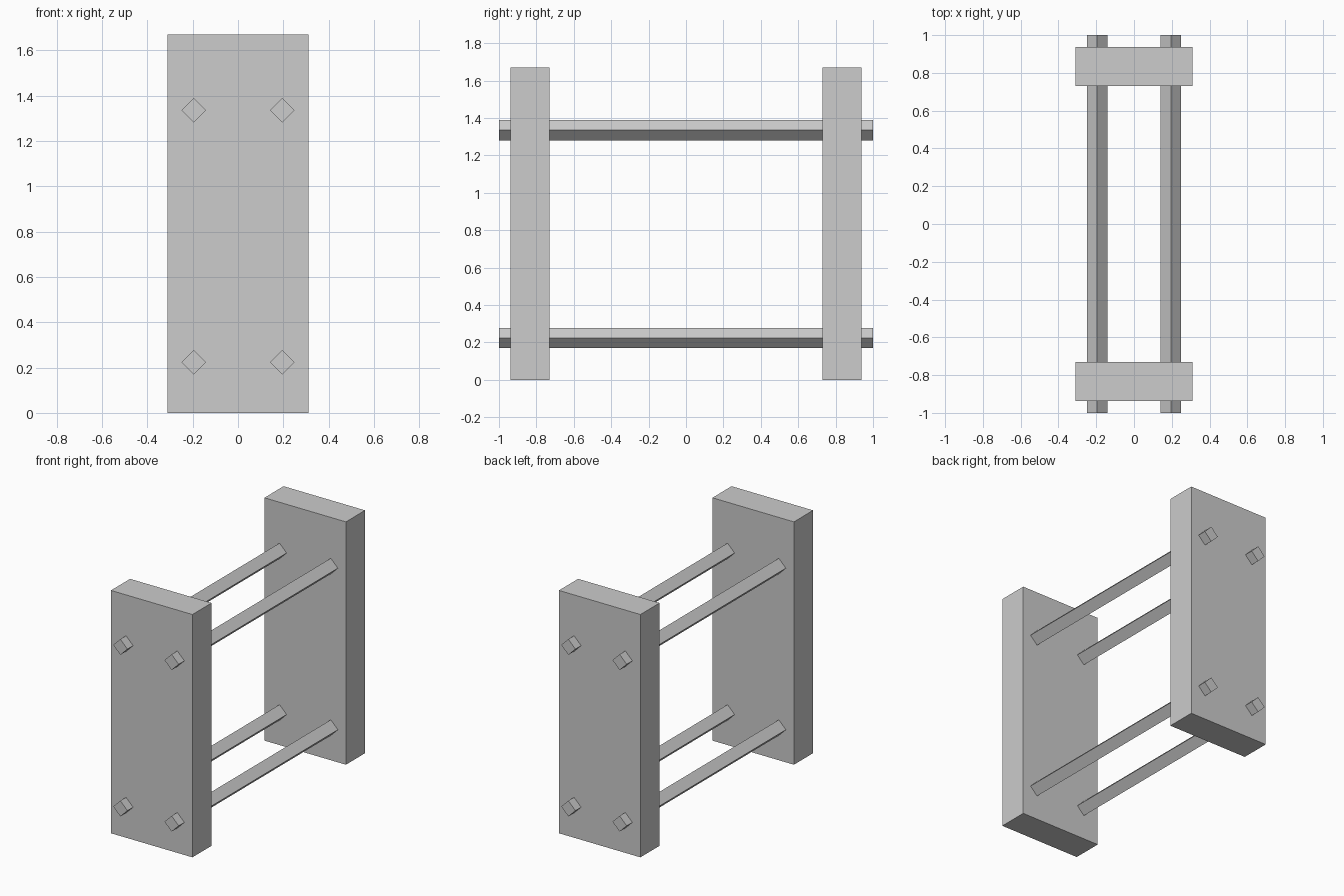
import bpy, math

if "Cube" in bpy.data.objects:
    bpy.data.objects.remove(bpy.data.objects["Cube"])

grey = bpy.data.materials.new("light grey")
grey.diffuse_color = (0.604, 0.604, 0.604, 1)
grey.use_nodes = True
grey.node_tree.nodes["Principled BSDF"].inputs["Base Color"].default_value = grey.diffuse_color


def finish(name):
    ob = bpy.context.object
    ob.name = name
    ob.data.materials.append(grey)
    return ob


# Upright end boards
W, T, H = 0.62, 0.208, 1.67
for label, s in (("front", -1), ("back", 1)):
    bpy.ops.mesh.primitive_cube_add(size=1, location=(0, s * 0.834, H / 2))
    ob = finish(label + "_board")
    ob.scale = (W, T, H)
    bpy.ops.object.transform_apply(location=False, rotation=False, scale=True)

# Square rods set on their corners, passing through both boards
for level, z in (("lower", 0.224), ("upper", 1.335)):
    for side, x in (("left", -0.195), ("right", 0.195)):
        bpy.ops.mesh.primitive_cylinder_add(
            vertices=4, radius=0.054, depth=2, location=(x, 0, z),
            rotation=(math.pi / 2, 0, 0))
        finish(f"{level}_{side}_rod")
